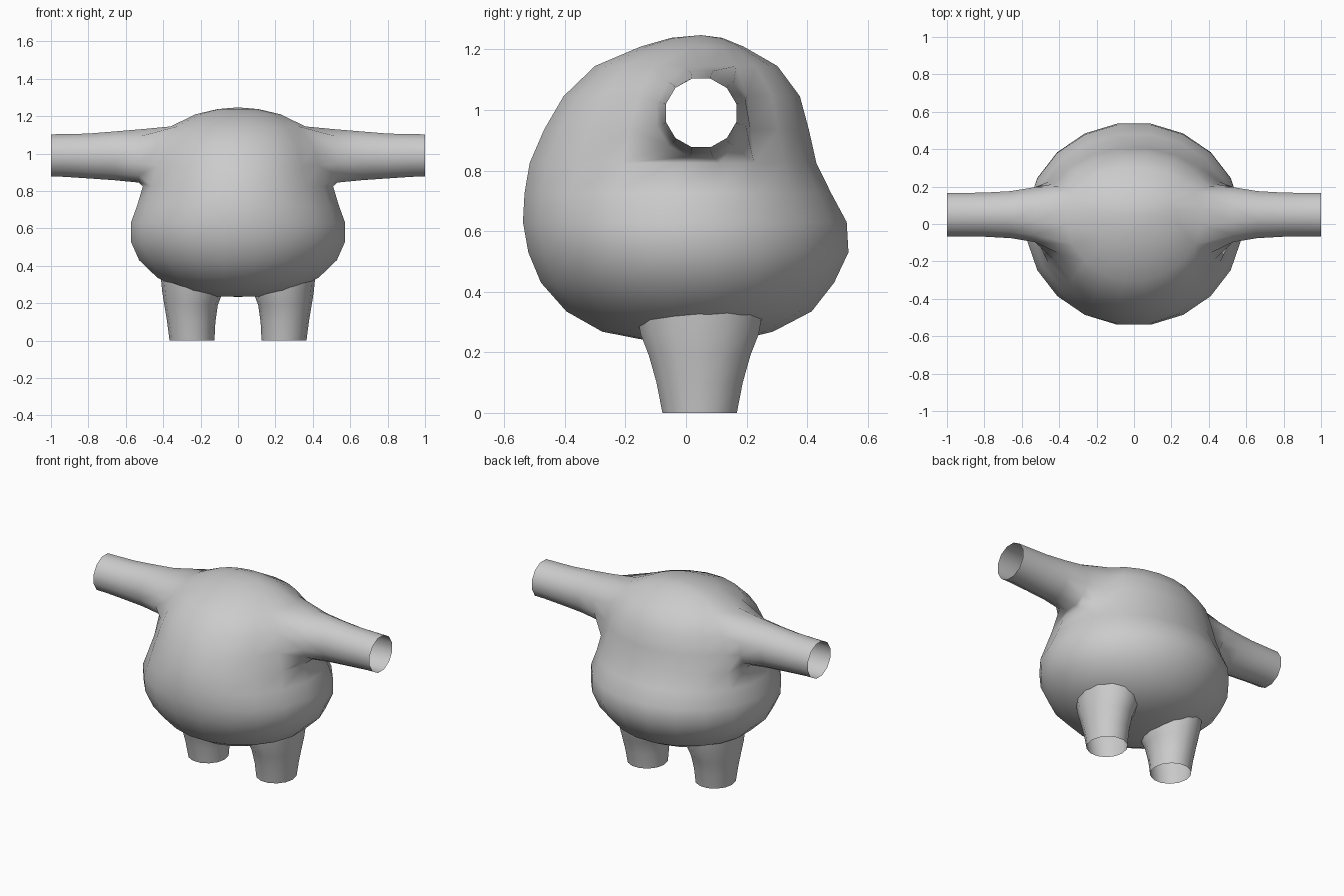
import bpy, bmesh
from math import sin, cos, tau, atan2

if "Cube" in bpy.data.objects:
    bpy.data.objects.remove(bpy.data.objects["Cube"])

# Torso rings: z, half width, centre y, front y, back y
BODY = [
    (0.237, 0.14, 0.02, -0.12, 0.16),
    (0.268, 0.29, 0.01, -0.28, 0.29),
    (0.335, 0.435, 0.01, -0.40, 0.42),
    (0.43, 0.535, 0.01, -0.485, 0.495),
    (0.53, 0.58, 0.00, -0.527, 0.543),
    (0.63, 0.58, 0.00, -0.545, 0.537),
    (0.725, 0.545, 0.02, -0.54, 0.485),
    (0.825, 0.515, 0.05, -0.523, 0.435),
    (0.935, 0.485, 0.05, -0.475, 0.41),
    (1.045, 0.45, 0.05, -0.41, 0.38),
    (1.145, 0.365, 0.05, -0.305, 0.305),
    (1.21, 0.23, 0.05, -0.15, 0.19),
    (1.238, 0.11, 0.05, -0.05, 0.12),
]
SEGS = 20
ARM_ROWS = (7, 8, 9)          # torso bands opened for the sleeves
# Sleeve rings: x, centre z, half depth, half height
ARM = [(0.53, 0.987, 0.152, 0.147), (0.66, 0.988, 0.13, 0.135),
       (0.80, 0.987, 0.122, 0.124), (0.93, 0.99, 0.12, 0.118), (1.0, 0.99, 0.12, 0.117)]
# Leg rings: z, centre x, half width, half depth
LEG = [(0.0, 0.246, 0.12, 0.126), (0.10, 0.25, 0.129, 0.146),
       (0.19, 0.251, 0.143, 0.172), (0.26, 0.243, 0.162, 0.2), (0.34, 0.243, 0.17, 0.215)]


def skin(bm, a, b):
    n = len(a)
    for i in range(n):
        j = (i + 1) % n
        bm.faces.new((a[i], a[j], b[j], b[i]))


def finish(bm, name):
    bmesh.ops.recalc_face_normals(bm, faces=bm.faces)
    mesh = bpy.data.meshes.new(name)
    bm.to_mesh(mesh)
    bm.free()
    for p in mesh.polygons:
        p.use_smooth = True
    ob = bpy.data.objects.new(name, mesh)
    bpy.context.collection.objects.link(ob)


# Torso with sleeves grown out of open side patches
bm = bmesh.new()
rings = []
for z, rx, cy, front, back in BODY:
    ring = []
    for i in range(SEGS):
        a = tau * (i + 0.5) / SEGS
        ry = back - cy if sin(a) > 0 else cy - front
        ring.append(bm.verts.new((rx * cos(a), cy + ry * sin(a), z)))
    rings.append(ring)

patches = {1: (SEGS - 2, SEGS - 1, 0), -1: (8, 9, 10)}
open_cols = patches[1] + patches[-1]
for r in range(len(rings) - 1):
    for i in range(SEGS):
        if r in ARM_ROWS and i in open_cols:
            continue
        j = (i + 1) % SEGS
        bm.faces.new((rings[r][i], rings[r][j], rings[r + 1][j], rings[r + 1][i]))
bottom = bm.verts.new((0, 0.02, 0.234))
top = bm.verts.new((0, 0.05, 1.247))
for ring, pole in ((rings[0], bottom), (rings[-1], top)):
    for i in range(SEGS):
        bm.faces.new((ring[i], ring[(i + 1) % SEGS], pole))

for side in (1, -1):
    edge_verts = [v for r in range(7, 11) for v in rings[r]
                  if v.co.x * side > 0 and any(e.is_boundary for e in v.link_edges)]
    edge_verts.sort(key=lambda v: atan2(v.co.z - 0.987, v.co.y - 0.05))
    prev = edge_verts
    n = len(prev)
    for x, cz, ry, rz in ARM:
        angles = [-tau / 2 + tau * (k + 0.5) / n for k in range(n)]
        cur = [bm.verts.new((side * x, 0.05 + ry * cos(a), cz + rz * sin(a))) for a in angles]
        skin(bm, prev, cur)
        prev = cur
# drop unused vertices inside the openings
bmesh.ops.delete(bm, geom=[v for v in bm.verts if not v.link_faces], context='VERTS')
finish(bm, "torso_with_sleeves")

# Open trouser legs pushed into the torso
for side, name in ((1, "leg_right"), (-1, "leg_left")):
    bm = bmesh.new()
    prev = None
    for z, cx, rx, ry in LEG:
        cur = [bm.verts.new((side * (cx + rx * cos(tau * k / 14)),
                             0.045 + ry * sin(tau * k / 14), z)) for k in range(14)]
        if prev:
            skin(bm, prev, cur)
        prev = cur
    finish(bm, name)
